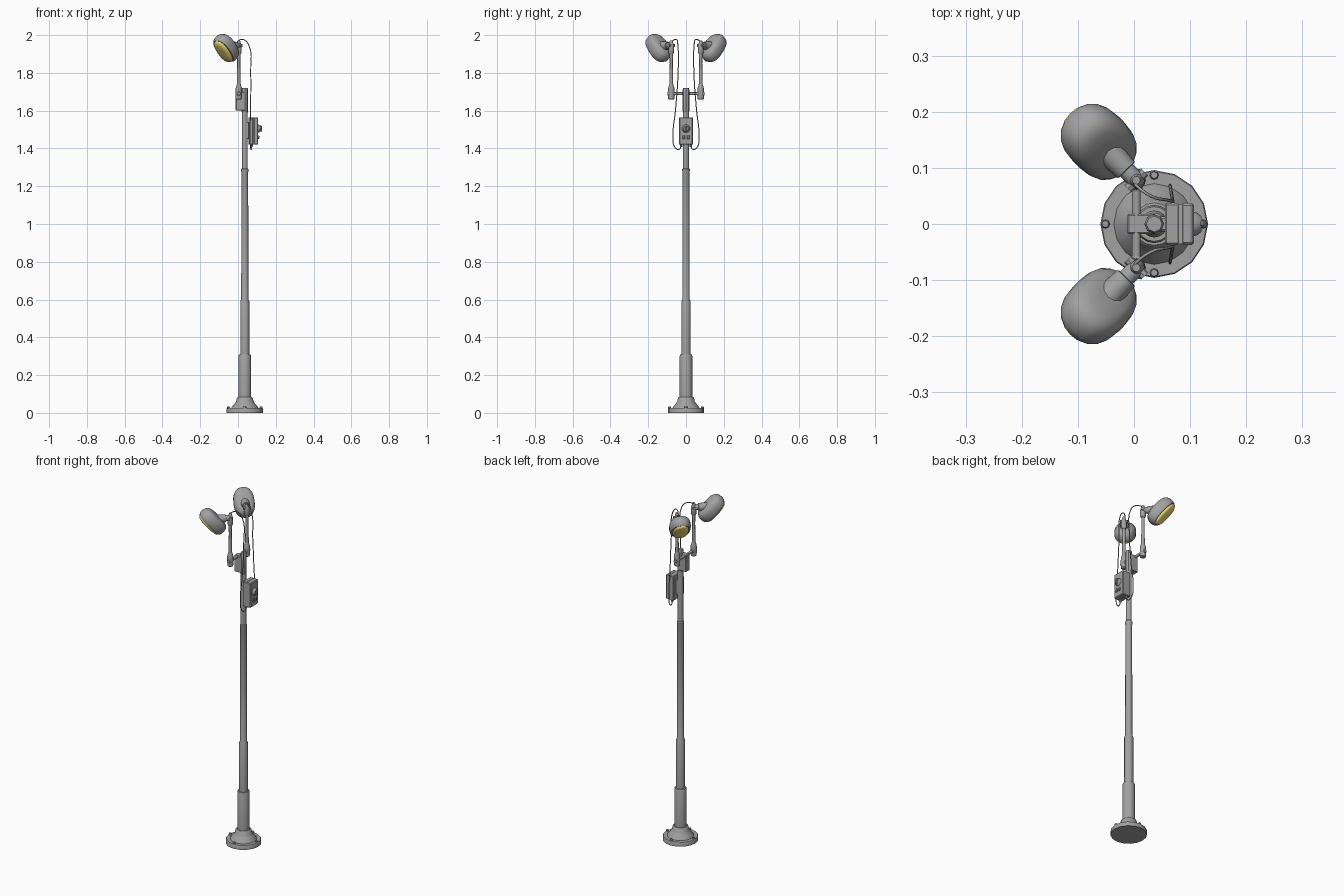
import bpy, bmesh, math
from mathutils import Vector, Matrix

if "Cube" in bpy.data.objects:
    bpy.data.objects.remove(bpy.data.objects["Cube"])

PX = 0.036  # pole axis
GREY, YELLOW = (.36, .36, .36, 1), (.9, .75, .2, 1)


def material(color):
    name = "painted_metal" if color == GREY else "lens_yellow"
    mat = bpy.data.materials.get(name) or bpy.data.materials.new(name)
    mat.diffuse_color = color
    mat.use_nodes = True
    mat.node_tree.nodes["Principled BSDF"].inputs["Base Color"].default_value = mat.diffuse_color
    return mat


def finish(name, bm, angle=35, color=GREY):
    bmesh.ops.recalc_face_normals(bm, faces=bm.faces)
    me = bpy.data.meshes.new(name)
    bm.to_mesh(me)
    bm.free()
    ob = bpy.data.objects.new(name, me)
    bpy.context.collection.objects.link(ob)
    bpy.context.view_layer.objects.active = ob
    for o in bpy.context.selected_objects:
        o.select_set(False)
    ob.select_set(True)
    bpy.ops.object.shade_smooth_by_angle(angle=math.radians(angle))
    me.materials.append(material(color))
    return ob


def lathe(name, profile, mat, n=16, sx=1, sy=1, power=1, **kw):
    """Capped loft of (height, radius) rings along local z; power < 1 squares the outline."""
    def sq(v):
        return math.copysign(abs(v) ** power, v)
    bm = bmesh.new()
    rings = []
    for z, r in profile:
        rings.append([bm.verts.new(mat @ Vector((r * sx * sq(math.cos(2 * math.pi * i / n)),
                                                 r * sy * sq(math.sin(2 * math.pi * i / n)), z)))
                      for i in range(n)])
    for a, b in zip(rings, rings[1:]):
        for i in range(n):
            j = (i + 1) % n
            bm.faces.new((a[i], a[j], b[j], b[i]))
    bm.faces.new(rings[0])
    bm.faces.new(rings[-1])
    return finish(name, bm, **kw)


def rod(name, a, b, profile, n=12):
    """Lathe from a to b; profile is (fraction, radius)."""
    a, b = Vector(a), Vector(b)
    d = b - a
    mat = Matrix.Translation(a) @ d.to_track_quat('Z', 'Y').to_matrix().to_4x4()
    return lathe(name, [(f * d.length, r) for f, r in profile], mat, n)


def box(name, lo, hi, bevel=0.003):
    bm = bmesh.new()
    lo, hi = Vector(lo), Vector(hi)
    bmesh.ops.create_cube(bm, size=1, matrix=Matrix.Translation((lo + hi) / 2) @ Matrix.Diagonal((*(hi - lo), 1)))
    if bevel:
        bmesh.ops.bevel(bm, geom=bm.edges[:], offset=bevel, segments=1, affect='EDGES')
    return finish(name, bm, 20)


def cable(name, pts, r=0.0027):
    cu = bpy.data.curves.new(name, 'CURVE')
    cu.dimensions = '3D'
    cu.bevel_depth, cu.bevel_resolution, cu.resolution_u = r, 1, 5
    sp = cu.splines.new('BEZIER')
    sp.bezier_points.add(len(pts) - 1)
    for bp, p in zip(sp.bezier_points, pts):
        bp.co = p
        bp.handle_left_type = bp.handle_right_type = 'AUTO'
    cu.materials.append(material(GREY))
    bpy.context.collection.objects.link(bpy.data.objects.new(name, cu))


# Base flange, cone and stepped pole
axis = Matrix.Translation((PX, 0, 0))
lathe("base", [(0, .096), (.022, .096), (.025, .094), (.025, .072), (.032, .069), (.05, .053),
               (.062, .046), (.08, .042), (.084, .038), (.084, .03)], axis)
lathe("pole", [(.08, .034), (.3, .034), (.308, .031), (.308, .024), (.59, .024), (.603, .019),
               (1.275, .018), (1.28, .02), (1.29, .02), (1.295, .0155), (1.6, .0155)], axis)
lathe("pole_top", [(1.59, .0155), (1.6, .0175), (1.712, .0175), (1.72, .014)], axis, 8)
for i in range(4):
    a = i * math.pi / 2
    x, y = PX + .087 * math.cos(a), .087 * math.sin(a)
    rod("base_bolt", (x, y, .015), (x, y, .034), [(0, .008), (.8, .008), (1, .006)], 8)

# Head clamp and cross bar
box("clamp_block", (-.012, -.018, 1.6), (.04, .018, 1.698))
rod("cross_bar", (.004, -.078, 1.69), (.004, .078, 1.69), [(0, .008), (1, .008)])

# Control box with lid, switches and mount
box("box_mount", (.04, -.013, 1.45), (.062, .013, 1.54))
box("box_back", (.055, -.037, 1.42), (.081, .037, 1.565), .003)
box("box_gasket", (.078, -.036, 1.421), (.086, .036, 1.564), 0)
box("box_lid", (.083, -.037, 1.42), (.107, .037, 1.565), .004)
rod("box_dial", (.105, 0, 1.505), (.12, 0, 1.505), [(0, .022), (.5, .02), (1, .014)], 16)
box("dial_handle", (.116, -.005, 1.489), (.127, .005, 1.521), .003)
for s in (-1, 1):
    box("box_switch", (.105, s * .012 - .007, 1.45), (.113, s * .012 + .007, 1.468), .002)

TILT = math.radians(48)
for s in (-1, 1):
    h = Vector((-1, s, 0)).normalized()     # outward heading of the lamp
    p = Vector((1, s, 0)).normalized()
    up = Vector((0, 0, 1))
    u = h * math.cos(TILT) + up * math.sin(TILT)       # lamp long axis
    back = up * math.cos(TILT) - h * math.sin(TILT)    # behind the lens
    x, y = .004, s * .078

    # Arm with lower and upper joints
    rod("arm_lower_joint", (x, y, 1.658), (x, y, 1.742),
        [(0, .011), (.06, .016), (.55, .017), (.75, .016), (1, .01)])
    rod("arm", (x, y, 1.73), (x, y, 1.93), [(0, .0105), (.6, .008), (.85, .009), (1, .011)])
    rod("arm_pivot", (x, y - .02, 1.69), (x, y + .02, 1.69), [(0, .009), (.1, .011), (.9, .011), (1, .009)])
    rod("upper_joint", (x, y, 1.9), (x, y, 1.972), [(0, .011), (.12, .015), (.6, .015), (.8, .011), (1, .007)])
    j = Vector((x, y, 1.945))
    rod("tilt_pin", j - p * .021, j + p * .021, [(0, .009), (1, .009)], 8)

    # Lamp head: rounded shell, dark rim and bulging lens
    c = p * .059 + h * .148 + up * 1.932
    rod("lamp_neck", j - h * .008, c + back * .015, [(0, .012), (.12, .016), (.35, .016), (.36, .021), (1, .026)])
    m = Matrix((u, p, back)).transposed().to_4x4()
    m.translation = c
    lathe("lamp_shell", [(-.026, .8), (-.027, .9), (-.019, .97), (-.008, 1), (.008, 1), (.022, .95), (.033, .83),
                         (.039, .62), (.041, .3)], m, 20, .084, .057, .85, angle=50)
    lathe("lamp_lens", [(-.02, 1), (-.031, .99), (-.037, .9), (-.041, .65), (-.042, .3)],
          m, 20, .074, .043, .85, angle=50, color=YELLOW)

    # Power cable looping down to the box
    cable("cable", [(-.005, s * .083, 1.955), (.005, s * .068, 1.972), (.03, s * .05, 1.976), (.058, s * .043, 1.945),
                    (.067, s * .042, 1.8), (.066, s * .056, 1.6), (.064, s * .069, 1.47),
                    (.066, s * .06, 1.408), (.07, s * .036, 1.395), (.072, s * .025, 1.424)])
    rod("cable_gland", (.072, s * .025, 1.407), (.072, s * .025, 1.425), [(0, .005), (.3, .007), (1, .007)], 8)
